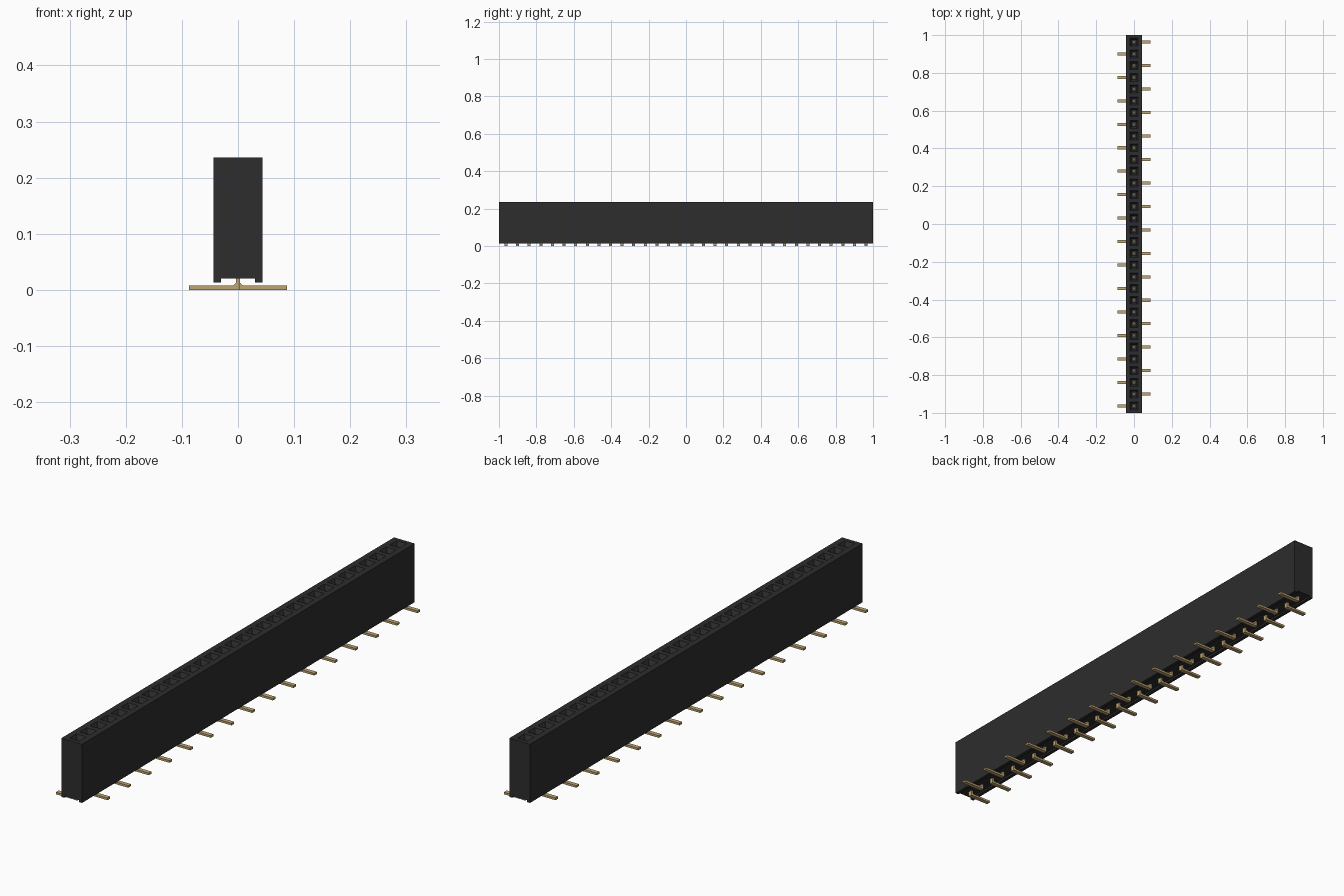
import bpy
import bmesh

cube = bpy.data.objects.get("Cube")
if cube:
    bpy.data.objects.remove(cube, do_unlink=True)

COUNT, PITCH = 32, 0.0621
FIRST = -PITCH * (COUNT - 1) / 2
HALF, LOW, TOP = 0.0435, 0.013, 0.236


def material(name, color):
    m = bpy.data.materials.new(name)
    m.use_nodes = True
    m.diffuse_color = color
    m.node_tree.nodes["Principled BSDF"].inputs["Base Color"].default_value = color
    return m


black = material("black plastic", (0.026, 0.026, 0.026, 1))
gold = material("gold contact", (0.53, 0.38, 0.17, 1))


def make_mesh(name, bm, mat):
    bmesh.ops.recalc_face_normals(bm, faces=bm.faces)
    mesh = bpy.data.meshes.new(name)
    bm.to_mesh(mesh)
    bm.free()
    mesh.materials.append(mat)
    return mesh


def add_object(name, mesh, location=(0, 0, 0)):
    ob = bpy.data.objects.new(name, mesh)
    ob.location = location
    bpy.context.collection.objects.link(ob)
    return ob


def loft(bm, profile, stations):
    """Sweep a closed xz profile through a list of y positions."""
    rings = [[bm.verts.new((x, y, z)) for x, z in profile] for y in stations]
    n = len(profile)
    for a, b in zip(rings, rings[1:]):
        for i in range(n):
            j = (i + 1) % n
            bm.faces.new((a[i], a[j], b[j], b[i]))
    bm.faces.new(rings[0])
    bm.faces.new(rings[-1][::-1])


# Housing: notched section divided into one cell per socket
section = [(-HALF, TOP), (-HALF, LOW), (-0.03, LOW), (-0.03, 0.02),
           (0.03, 0.02), (0.03, LOW), (HALF, LOW), (HALF, TOP)]
cuts = [FIRST + PITCH * (i + 0.5) for i in range(COUNT - 1)]
bm = bmesh.new()
loft(bm, section, [-1] + cuts + [1])
bmesh.ops.recalc_face_normals(bm, faces=bm.faces)

# Sockets: square mouth, tapered lead-in, deep shaft
bm.normal_update()
cells = [f for f in bm.faces if f.normal.z > 0.9 and f.calc_center_median().z > TOP - 0.01]
centres = {f: FIRST + PITCH * round((f.calc_center_median().y - FIRST) / PITCH) for f in cells}
for half, z in ((0.021, TOP), (0.0125, TOP - 0.016), (0.0125, 0.05)):
    bmesh.ops.inset_individual(bm, faces=cells, thickness=0.001, depth=0)
    for f in cells:
        mid = f.calc_center_median()
        signs = [(v, 1 if v.co.x > mid.x else -1, 1 if v.co.y > mid.y else -1) for v in f.verts]
        for v, sx, sy in signs:
            v.co = (sx * half, centres[f] + sy * half, z)
add_object("housing", make_mesh("housing", bm, black))


# Pins: bent foot with stem, plus two spring blades inside the socket
def pin_mesh(name, side):
    bm = bmesh.new()
    foot = [(-0.004, 0.0), (0.087, 0.0), (0.087, 0.008), (0.008, 0.008),
            (0.004, 0.012), (0.004, 0.06), (-0.004, 0.06)]
    loft(bm, [(side * x, z) for x, z in foot], (-0.008, 0.008))
    for s in (-1, 1):
        blade = sorted((s * 0.003, s * 0.009))
        loft(bm, [(blade[0], 0.055), (blade[1], 0.055), (blade[1], 0.19), (blade[0], 0.19)],
             (-0.006, 0.006))
    return make_mesh(name, bm, gold)


pins = [("right_pin", pin_mesh("right_pin", -1)), ("left_pin", pin_mesh("left_pin", 1))]
for i in range(COUNT):
    name, mesh = pins[i % 2]
    add_object(f"{name}_{i // 2 + 1}", mesh, (0, FIRST + i * PITCH, 0))
